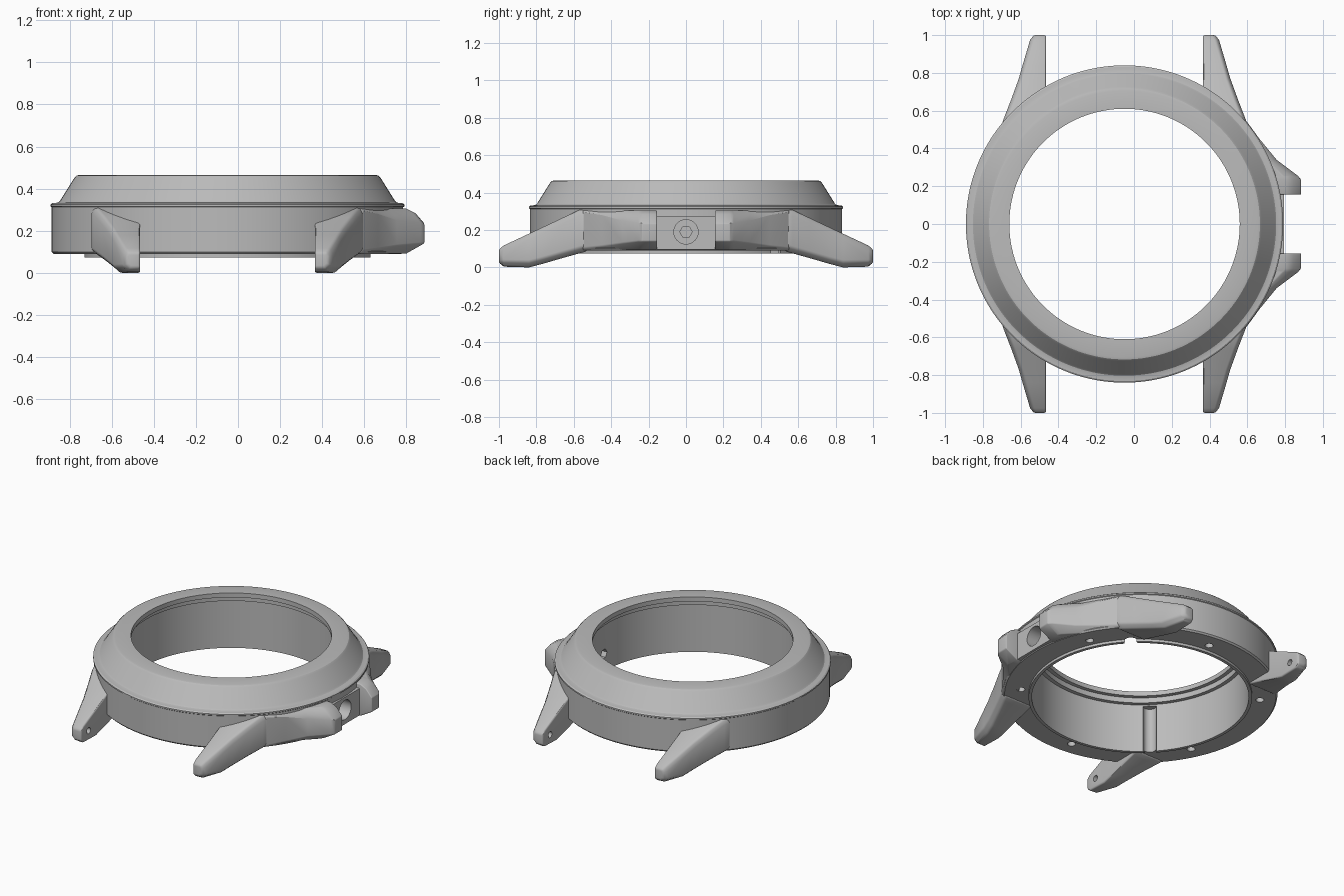
import bpy, bmesh, math
from mathutils import Matrix, Vector

if "Cube" in bpy.data.objects:
    bpy.data.objects.remove(bpy.data.objects["Cube"])

CX = -0.05  # ring axis

steel = bpy.data.materials.new("brushed_steel")
steel.use_nodes = True
colour = (0.5, 0.5, 0.5, 1)
steel.diffuse_color = colour
steel.node_tree.nodes["Principled BSDF"].inputs["Base Color"].default_value = colour


def make(name, bm):
    bmesh.ops.recalc_face_normals(bm, faces=bm.faces)
    mesh = bpy.data.meshes.new(name)
    bm.to_mesh(mesh)
    bm.free()
    mesh.materials.append(steel)
    obj = bpy.data.objects.new(name, mesh)
    bpy.context.collection.objects.link(obj)
    return obj


def activate(obj):
    bpy.ops.object.select_all(action='DESELECT')
    obj.select_set(True)
    bpy.context.view_layer.objects.active = obj


def smooth(obj):
    activate(obj)
    bpy.ops.object.shade_smooth_by_angle(angle=math.radians(30))


def combine(obj, other, operation):
    # apply a boolean and discard the helper
    other.hide_render = True
    mod = obj.modifiers.new("combine", 'BOOLEAN')
    mod.operation, mod.solver, mod.object = operation, 'EXACT', other
    activate(obj)
    bpy.ops.object.modifier_apply(modifier=mod.name)
    bpy.data.objects.remove(other)


def cylinder(centre, radius, depth, axis='Z', sides=24):
    bm = bmesh.new()
    turn = Matrix.Rotation(math.pi / 2, 4, 'Y') if axis == 'X' else Matrix()
    bmesh.ops.create_cone(bm, cap_ends=True, segments=sides, radius1=radius,
                          radius2=radius, depth=depth,
                          matrix=Matrix.Translation(centre) @ turn)
    return make("cutter", bm)


def loft(name, sections, bevel):
    # skin a row of matching cross-sections and close the ends
    bm = bmesh.new()
    rings = [[bm.verts.new(p) for p in s] for s in sections]
    n = len(rings[0])
    for a, b in zip(rings, rings[1:]):
        for i in range(n):
            j = (i + 1) % n
            bm.faces.new((a[i], a[j], b[j], b[i]))
    bm.faces.new(rings[0])
    bm.faces.new(rings[-1])
    obj = make(name, bm)
    mod = obj.modifiers.new("soft_edges", 'BEVEL')
    mod.width, mod.segments, mod.limit_method = bevel, 3, 'ANGLE'
    mod.angle_limit = math.radians(35)
    activate(obj)
    bpy.ops.object.modifier_apply(modifier=mod.name)
    return obj


# Case ring with sloped bezel, revolved from (radius, height)
profile = [(.61, .465), (.705, .465), (.717, .462), (.727, .452), (.795, .343),
           (.803, .335), (.815, .332), (.832, .331), (.84, .325), (.84, .316),
           (.835, .312), (.835, .10), (.826, .09), (.68, .09), (.68, .073),
           (.66, .073), (.66, .40), (.635, .40), (.635, .435), (.61, .435)]
bm = bmesh.new()
verts = [bm.verts.new((CX + r, 0, z)) for r, z in profile]
edges = [bm.edges.new((verts[i - 1], verts[i])) for i in range(len(verts))]
bmesh.ops.spin(bm, geom=verts + edges, cent=(CX, 0, 0), axis=(0, 0, 1),
               angle=math.tau, steps=144, use_duplicate=False)
bmesh.ops.remove_doubles(bm, verts=bm.verts, dist=1e-4)
case = make("case_ring", bm)

# Flat seat for the crown
bm = bmesh.new()
bmesh.ops.create_cube(bm, size=1, matrix=Matrix.Translation((.74, 0, .185))
                      @ Matrix.Diagonal((.11, .325, .18, 1)))
combine(case, make("crown_seat", bm), 'UNION')

# Crown bore: wide counterbore and narrow hexagonal passage
combine(case, cylinder((.76, 0, .19), .065, .12, 'X', 32), 'DIFFERENCE')
combine(case, cylinder((.66, 0, .19), .033, .2, 'X', 6), 'DIFFERENCE')

# Two vertical grooves in the inner wall
for deg in (45, 225):
    a = math.radians(deg)
    spot = Vector((CX + .66 * math.cos(a), .66 * math.sin(a), .22))
    combine(case, cylinder(spot, .04, .34), 'DIFFERENCE')

# Six blind screw holes underneath
for k in range(6):
    a = math.radians(25 + 60 * k)
    spot = Vector((CX + .73 * math.cos(a), .73 * math.sin(a), .10))
    combine(case, cylinder(spot, .025, .12, sides=20), 'DIFFERENCE')
smooth(case)

# Strap lugs: (y, outer offset, bottom, top)
lug_steps = [(1.0, .48, .025, .095), (.975, .50, .004, .117),
             (.84, .54, 0, .18), (.77, .56, .018, .213), (.66, .60, .05, .265),
             (.57, .635, .075, .307), (.53, .65, .086, .312)]
INNER = .415
for sx, side in ((1, "left"), (-1, "right")):
    for sy, end in ((-1, "front"), (1, "back")):
        sections = []
        for y, out, lo, hi in lug_steps:
            c = min(.03, (hi - lo) / 4)
            shape = [(INNER, lo), (out - c, lo), (out, lo + c),
                     (out, hi - c), (out - c / 2, hi), (INNER, hi)]
            sections.append([(CX + sx * x, sy * y, z) for x, z in shape])
        lug = loft(f"{end}_{side}_lug", sections, .01)
        # spring bar hole in the inner face
        combine(lug, cylinder((CX + sx * INNER, sy * .92, .065), .02, .08, 'X', 16),
                'DIFFERENCE')
        smooth(lug)

# Crown guards: (y, outer x, face bottom, face top, chamfer depth)
guard_steps = [(.155, .885, .14, .235, .085), (.235, .885, .14, .235, .085),
               (.255, .868, .14, .237, .08), (.34, .755, .13, .25, .05),
               (.45, .665, .115, .28, .025), (.55, .592, .105, .295, .012)]
for sy, end in ((-1, "front"), (1, "back")):
    sections = []
    for y, out, lo, hi, c in guard_steps:
        root = CX + math.sqrt(.74 ** 2 - y ** 2)
        shape = [(root, .092), (out - c, .092), (out, lo), (out, hi),
                 (out - c * .5, hi + (.305 - hi) * .7), (out - c, .305), (root, .305)]
        sections.append([(x, sy * y, z) for x, z in shape])
    smooth(loft(f"{end}_crown_guard", sections, .006))
